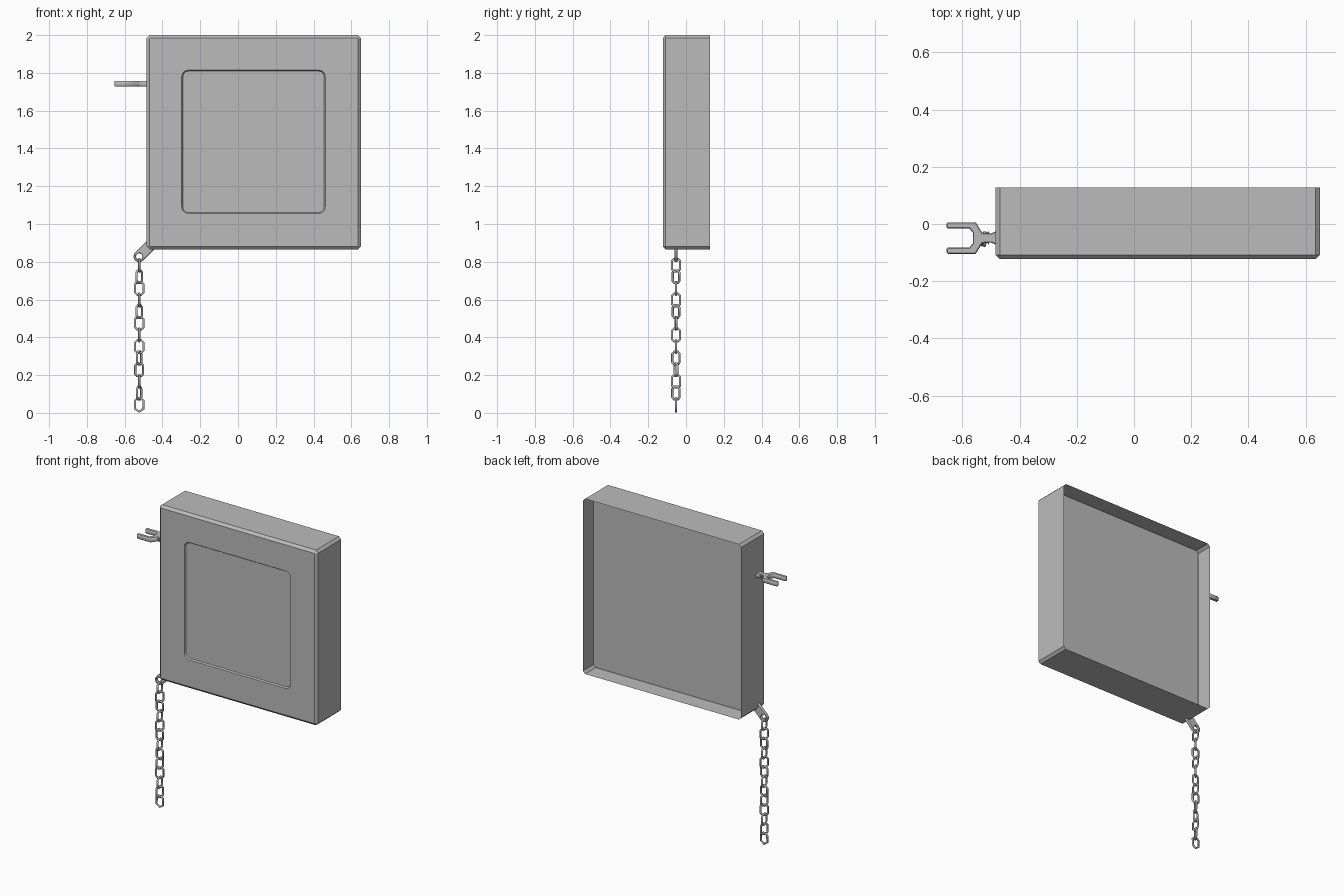
import bpy, bmesh
from math import sin, cos, pi, radians
from mathutils import Vector

cube = bpy.data.objects.get("Cube")
if cube:
    bpy.data.objects.remove(cube, do_unlink=True)

grey = bpy.data.materials.new("plain grey")
grey.use_nodes = True
COLOR = (0.5, 0.5, 0.5, 1)
grey.diffuse_color = COLOR
grey.node_tree.nodes["Principled BSDF"].inputs["Base Color"].default_value = COLOR


def link(name, data):
    obj = bpy.data.objects.new(name, data)
    bpy.context.collection.objects.link(obj)
    data.materials.append(grey)
    return obj


def corner_ring(bm, cx, cz, half, y, size, rounded, steps=5):
    """Square loop in the xz plane with rounded or chamfered corners."""
    verts = []
    for q in range(4):
        for i in range(steps + 1):
            t = i / steps
            a = t * pi / 2
            u, v = (cos(a), sin(a)) if rounded else (1 - t, t)
            p = Vector((half - size + size * u, half - size + size * v))
            for _ in range(q):
                p = Vector((-p.y, p.x))
            verts.append(bm.verts.new((cx + p.x, y, cz + p.y)))
    return verts


def loft(name, rings):
    """Join successive square loops and cap the last one."""
    bm = bmesh.new()
    loops = [corner_ring(bm, *r) for r in rings]
    n = len(loops[0])
    for a, b in zip(loops, loops[1:]):
        for i in range(n):
            j = (i + 1) % n
            bm.faces.new((a[i], a[j], b[j], b[i]))
    bm.faces.new(loops[-1])
    bmesh.ops.recalc_face_normals(bm, faces=bm.faces)
    mesh = bpy.data.meshes.new(name)
    bm.to_mesh(mesh)
    bm.free()
    return link(name, mesh)


def to_mesh(obj):
    bpy.ops.object.select_all(action='DESELECT')
    obj.select_set(True)
    bpy.context.view_layer.objects.active = obj
    bpy.ops.object.convert(target='MESH')


def plate(name, outlines, thickness, location, rotation=(0, 0, 0)):
    """Filled flat outline with softened edges; later outlines are holes."""
    curve = bpy.data.curves.new(name, 'CURVE')
    curve.dimensions = '2D'
    curve.fill_mode = 'BOTH'
    curve.extrude = thickness / 2 - 0.003
    curve.bevel_depth = 0.003
    curve.bevel_resolution = 0
    curve.offset = -0.003
    for pts in outlines:
        s = curve.splines.new('POLY')
        s.points.add(len(pts) - 1)
        for p, (x, y) in zip(s.points, pts):
            p.co = (x, y, 0, 1)
        s.use_cyclic_u = True
    obj = link(name, curve)
    obj.location = location
    obj.rotation_euler = rotation
    to_mesh(obj)


# Open-backed case with chamfered edges and a shallow recessed front panel
CX, CZ, HALF, CH = 0.083, 1.433, 0.567, 0.016
PX, PZ, PH = 0.082, 1.435, 0.38
loft("case", [
    (CX, CZ, HALF, 0.127, CH, False),
    (CX, CZ, HALF, -0.108, CH, False),
    (CX, CZ, HALF - CH, -0.123, 0.004, False),
    (PX, PZ, PH, -0.123, 0.036, True),
    (PX, PZ, PH - 0.006, -0.114, 0.03, True),
])
loft("inner_back_panel", [
    (CX, CZ, HALF - 0.001, 0.021, CH, False),
    (CX, CZ, HALF - 0.002, 0.02, CH, False),
])

# Forked side lever, mirrored across its own centre line
half_fork = [(-0.485, 0.022), (-0.5, 0.016), (-0.53, 0.018), (-0.553, 0.055),
             (-0.65, 0.055), (-0.655, 0.05), (-0.655, 0.038), (-0.65, 0.033),
             (-0.575, 0.033), (-0.563, 0.018)]
fork = [(-0.47, 0.022)] + half_fork
fork += [(x, -y) for x, y in reversed(fork)]
plate("fork_lever", [fork], 0.028, (0, -0.049, 1.743))
for i in range(3):
    bpy.ops.mesh.primitive_cube_add(size=1, location=(-0.508 - i * 0.009, -0.049, 1.743))
    ridge = bpy.context.object
    ridge.name = f"lever_ridge_{i + 1}"
    ridge.scale = (0.004, 0.046, 0.02)
    ridge.data.materials.append(grey)

# Diagonal eyelet bracket at the lower corner
R = 0.03
eyelet = [(R * cos(a), R * sin(a)) for a in [pi / 2 + pi * i / 8 for i in range(9)]]
eyelet += [(0.12, -R), (0.12, R)]
hole = [(0.017 * cos(pi * i / 5), 0.017 * sin(pi * i / 5)) for i in range(10)]
plate("chain_bracket", [eyelet, hole], 0.018, (-0.523, -0.053, 0.828),
      (pi / 2, radians(-45), 0))

# Hanging chain of chamfered links, each turned about the vertical
turns = [90, 50, 0, 90, 50, 5, 90, 0, 60, 20, 90, 60, 0]
W, H, C = 0.022, 0.034, 0.012
outline = [(W, H - C), (W - C, H), (C - W, H), (-W, H - C),
           (-W, C - H), (C - W, -H), (W - C, -H), (W, C - H)]
for i, turn in enumerate(turns):
    last = i == len(turns) - 1
    pts = outline[:5] + [(0, -H - 0.003)] + outline[7:] if last else outline
    curve = bpy.data.curves.new("chain_link", 'CURVE')
    curve.dimensions = '3D'
    curve.bevel_depth = 0.0065
    curve.bevel_resolution = 1
    s = curve.splines.new('POLY')
    s.points.add(len(pts) - 1)
    for p, (x, z) in zip(s.points, pts):
        p.co = (x, 0, z, 1)
    s.use_cyclic_u = True
    obj = link(f"chain_link_{i + 1}", curve)
    obj.location = (-0.523, -0.053, 0.782 - i * 0.0615)
    obj.rotation_euler.z = radians(turn)
    to_mesh(obj)
